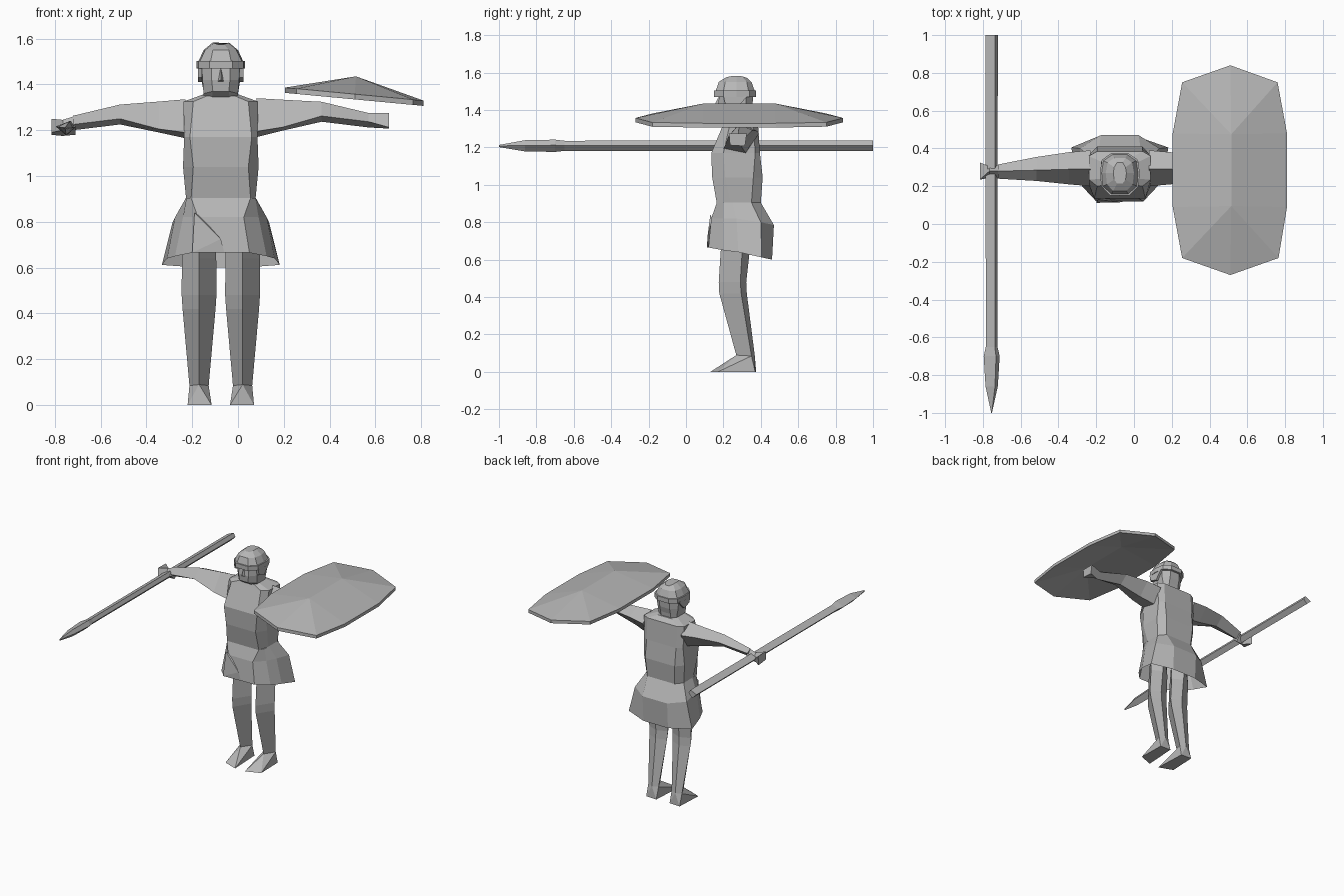
import bpy
import bmesh
from mathutils import Vector

CX = -0.075  # body centre line

grey = bpy.data.materials.new("stone grey")
grey.diffuse_color = (0.47, 0.47, 0.47, 1)


def finish(name, bm):
    bmesh.ops.remove_doubles(bm, verts=bm.verts, dist=0.0005)
    bmesh.ops.recalc_face_normals(bm, faces=bm.faces)
    mesh = bpy.data.meshes.new(name)
    bm.to_mesh(mesh)
    bm.free()
    mesh.materials.append(grey)
    ob = bpy.data.objects.new(name, mesh)
    bpy.context.scene.collection.objects.link(ob)
    return ob


def loft(name, rings, cap_start=True, cap_end=True):
    """Skin a list of equally sized closed rings."""
    bm = bmesh.new()
    vs = [[bm.verts.new(p) for p in ring] for ring in rings]
    n = len(rings[0])
    for a, b in zip(vs, vs[1:]):
        for i in range(n):
            j = (i + 1) % n
            bm.faces.new((a[i], a[j], b[j], b[i]))
    if cap_start:
        bm.faces.new(vs[0])
    if cap_end:
        bm.faces.new(vs[-1])
    return finish(name, bm)


def sym(half):
    """Close a half outline (dx, y, z) into a full ring about the body centre."""
    return ([(CX + x, y, z) for x, y, z in half]
            + [(CX - x, y, z) for x, y, z in reversed(half)])


def hull(name, pts):
    bm = bmesh.new()
    for p in pts:
        bm.verts.new(p)
    bmesh.ops.convex_hull(bm, input=bm.verts)
    return finish(name, bm)


# Torso: waist, belly, chest, shoulders, collar
loft("torso", [
    sym([(.13, .165, .9), (.152, .24, .905), (.152, .35, .905), (.11, .40, .905)]),
    sym([(.12, .14, 1.04), (.165, .21, 1.04), (.165, .36, 1.04), (.12, .41, 1.04)]),
    sym([(.135, .135, 1.17), (.16, .20, 1.17), (.16, .37, 1.17), (.12, .395, 1.17)]),
    sym([(.12, .20, 1.325), (.163, .235, 1.325), (.163, .36, 1.325), (.12, .385, 1.325)]),
    sym([(.06, .21, 1.35), (.08, .24, 1.355), (.08, .32, 1.355), (.06, .35, 1.35)]),
])

# Flared open skirt
loft("skirt", [
    sym([(.13, .165, .905), (.15, .20, .905), (.152, .25, .905), (.152, .35, .905), (.11, .40, .905)]),
    sym([(.10, .135, .82), (.165, .20, .82), (.20, .27, .82), (.21, .40, .80), (.10, .47, .785)]),
    sym([(.125, .12, .665), (.20, .20, .65), (.235, .28, .64), (.257, .405, .612), (.10, .46, .60)]),
], cap_end=False)

# Overlapping front fold of the skirt
hull("skirt_fold", [(-.19, .13, .84), (-.20, .112, .665), (-.06, .118, .665),
                    (-.075, .115, .725), (-.16, .14, .82), (-.17, .15, .7)])

# Neck and head with a narrowed jaw
loft("head", [
    sym([(.04, .23, 1.33), (.075, .25, 1.33), (.075, .31, 1.33), (.04, .34, 1.33)]),
    sym([(.035, .175, 1.37), (.075, .22, 1.36), (.075, .32, 1.37), (.04, .345, 1.38)]),
    sym([(.04, .17, 1.42), (.08, .215, 1.42), (.085, .32, 1.42), (.04, .355, 1.42)]),
    sym([(.04, .18, 1.49), (.083, .21, 1.49), (.088, .32, 1.49), (.04, .36, 1.49)]),
])
hull("nose", [(CX, .148, 1.42), (CX - .018, .18, 1.41), (CX + .018, .18, 1.41), (CX, .175, 1.47)])

# Helmet: brim band under a faceted dome
loft("helmet", [
    sym([(.05, .15, z), (.098, .20, z), (.106, .27, z), (.095, .34, z), (.045, .375, z)])
    for z in (1.47, 1.503)
])
loft("helmet_dome", [
    sym([(.045, .158, 1.50), (.092, .20, 1.50), (.098, .27, 1.50), (.088, .335, 1.50), (.04, .368, 1.50)]),
    sym([(.035, .175, 1.55), (.068, .21, 1.55), (.075, .27, 1.55), (.065, .325, 1.55), (.03, .35, 1.55)]),
    sym([(.015, .215, 1.575), (.03, .235, 1.58), (.035, .27, 1.583), (.03, .30, 1.58), (.015, .325, 1.572)]),
])

for s, side in ((-1, "right"), (1, "left")):
    # Pointed cheek guards
    hull(side + "_cheek_guard", [
        (CX + s * dx, y, z) for dx in (.082, .1)
        for y, z in ((.20, 1.475), (.33, 1.475), (.21, 1.43), (.27, 1.41))])

    # Arm from shoulder to wrist: top, front, bottom, back of each section
    up = .012 if s > 0 else 0

    def section(dx, *yz):
        return [(CX + s * dx, y, z + up * min(1, dx / .4)) for y, z in yz]

    loft(side + "_arm", [
        section(.155, (.29, 1.335), (.20, 1.19), (.32, 1.165), (.39, 1.27)),
        section(.27, (.29, 1.325), (.21, 1.205), (.30, 1.19), (.38, 1.28)),
        section(.44, (.285, 1.312), (.228, 1.25), (.29, 1.225), (.355, 1.28)),
        section(.645, (.28, 1.263), (.24, 1.225), (.275, 1.20), (.315, 1.24)),
    ])
    # Hand: open and flat on the shield side, closed fist on the spear side
    if s > 0:
        loft(side + "_hand", [
            section(.645, (.28, 1.263), (.24, 1.225), (.275, 1.20), (.315, 1.24)),
            section(.735, (.23, 1.262), (.235, 1.20), (.315, 1.195), (.325, 1.262)),
        ])
    else:
        loft(side + "_hand", [
            section(.635, (.28, 1.263), (.24, 1.215), (.275, 1.18), (.315, 1.22)),
            section(.69, (.28, 1.245), (.245, 1.20), (.28, 1.175), (.305, 1.21)),
            section(.74, (.235, 1.25), (.235, 1.19), (.32, 1.18), (.325, 1.248)),
        ])

    # Leg: diamond section with front, outer, back and inner ridges
    lx = CX + s * .095

    def diamond(z, w, front, mid, back):
        return [(lx, front, z), (lx + w, mid, z), (lx, back, z), (lx - w, mid, z)]

    loft(side + "_leg", [
        diamond(.78, .075, .20, .29, .36),
        diamond(.64, .075, .185, .30, .34),
        diamond(.48, .076, .175, .29, .322),
        diamond(.42, .072, .178, .295, .325),
        diamond(.085, .042, .27, .35, .368),
    ], cap_start=False)

    # Wedge foot
    hull(side + "_foot", [
        (lx, .27, .09), (lx + .042, .35, .085), (lx - .042, .35, .085), (lx, .368, .085),
        (lx + s * .05, .17, 0), (lx - s * .055, .13, 0),
        (lx + .045, .37, 0), (lx - .04, .375, 0)])

# Shield: elongated ten-sided shell, with a raised central ridge
outline = [(.51, .84), (.76, .75), (.81, .48), (.81, .09), (.765, -.18),
           (.51, -.27), (.255, -.18), (.205, .09), (.205, .48), (.255, .75)]
bm = bmesh.new()
shells = []
for drop, ridge_z in ((0, 1.435), (-.023, 1.405)):
    rim = [bm.verts.new((x, y, 1.386 - (x - .205) * .094 + drop)) for x, y in outline]
    back = bm.verts.new((.515, .475, ridge_z))
    front = bm.verts.new((.515, .095, ridge_z))
    shells.append(rim)
    near = [back] * 3 + [front] * 5 + [back] * 2
    for i in range(10):
        j = (i + 1) % 10
        face = [rim[i], rim[j], near[j]]
        if near[i] is not near[j]:
            face.append(near[i])
        bm.faces.new(face)
for i in range(10):
    j = (i + 1) % 10
    bm.faces.new((shells[0][i], shells[0][j], shells[1][j], shells[1][i]))
finish("shield", bm)

# Spear: four-sided shaft with a leaf-shaped point
shape = [(-.032, .008), (.018, .03), (.033, .004), (.004, -.027)]


def spear_ring(y, k, kz):
    return [(-.754 + x * k, y, 1.207 + z * kz) for x, z in shape]


loft("spear_shaft", [spear_ring(1.0, 1, 1), spear_ring(-.65, .95, .95)])
loft("spear_head", [spear_ring(-.65, .95, .95), spear_ring(-.70, 1.3, 1.15),
                    spear_ring(-.86, 1.0, 1.05), spear_ring(-1.0, .05, .2)])
